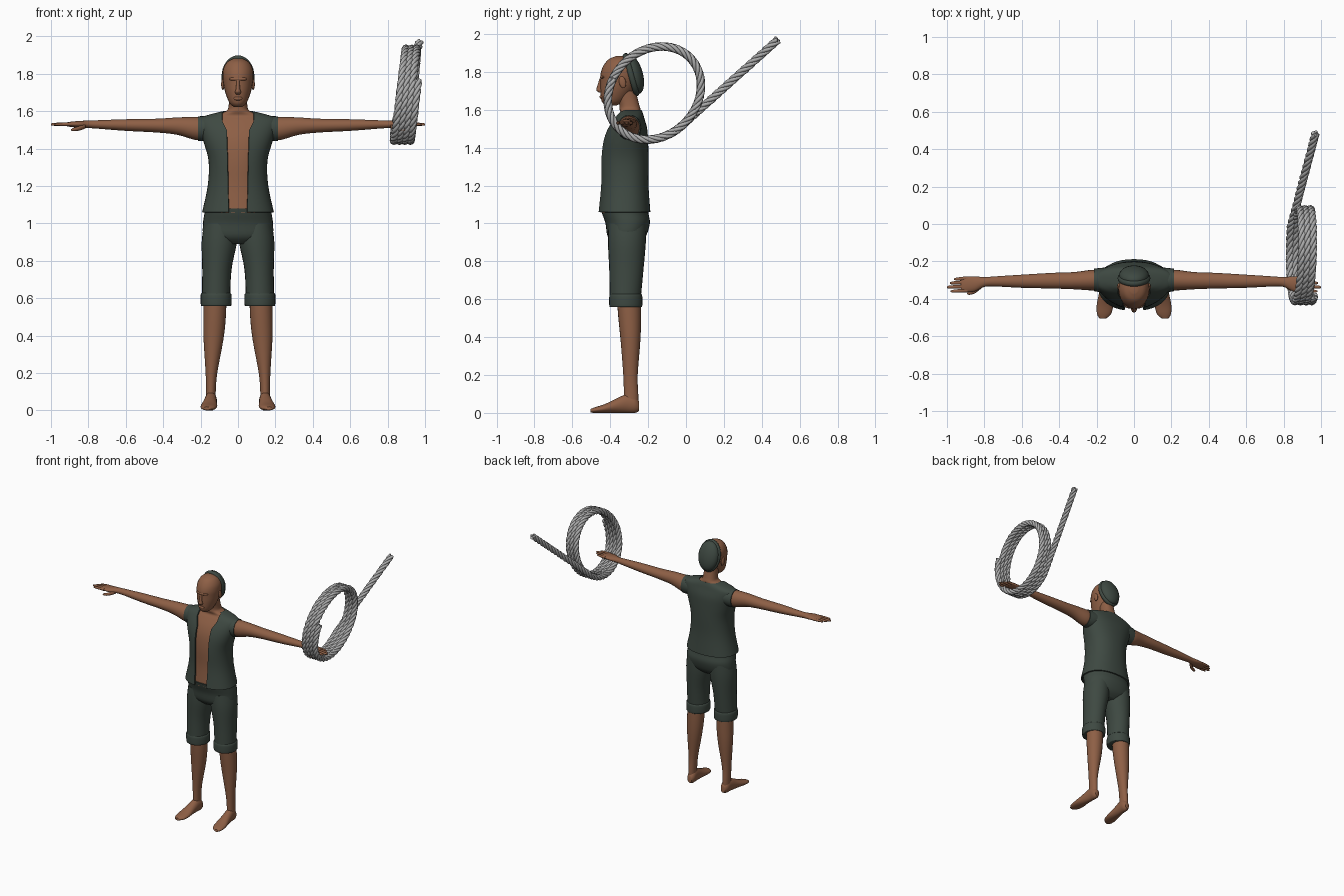
import bpy, bmesh, math
from mathutils import Vector, Matrix

if "Cube" in bpy.data.objects:
    bpy.data.objects.remove(bpy.data.objects["Cube"])

parts = []


def material(name, rgb):
    mat = bpy.data.materials.new(name)
    mat.use_nodes = True
    mat.diffuse_color = (*rgb, 1)
    mat.node_tree.nodes["Principled BSDF"].inputs["Base Color"].default_value = (*rgb, 1)
    mat.node_tree.nodes["Principled BSDF"].inputs["Roughness"].default_value = 0.8
    return mat


skin = material("brown_skin", (0.27, 0.115, 0.06))
cloth = material("dark_green_cloth", (0.048, 0.066, 0.054))
rope_grey = material("grey_rope", (0.42, 0.42, 0.42))


def add_object(name, data, mat):
    ob = bpy.data.objects.new(name, data)
    data.materials.append(mat)
    bpy.context.collection.objects.link(ob)
    parts.append(ob)
    return ob


def spline_rows(rows, steps):
    """Smoothly interpolate the loft sections."""
    out = []
    for i in range(len(rows) - 1):
        a, b, c, d = (rows[min(max(k, 0), len(rows) - 1)] for k in range(i - 1, i + 3))
        for s in range(steps):
            t = s / steps
            out.append([q + t / 2 * (r - p + t * (2 * p - 5 * q + 4 * r - e + t * (3 * (q - r) + e - p)))
                        for p, q, r, e in zip(a, b, c, d)])
    return out + [list(rows[-1])]


def loft(name, axis, rows, mat, side=1, n=24, steps=4, power=1.0, gap=None):
    """Rows are (position on axis, two centre coordinates, two radii)."""
    bm = bmesh.new()
    rings = []
    for pos, c1, c2, r1, r2 in spline_rows(rows, steps):
        start = 0
        if gap:
            start = math.asin(min(gap(pos) / r1, 0.95) ** (1 / power))
        count = n + 1 if gap else n
        ring = []
        for k in range(count):
            a = start + (2 * math.pi - 2 * start) * k / n
            s, c = math.sin(a), math.cos(a)
            u = c1 + r1 * math.copysign(abs(s) ** power, s)
            v = c2 - r2 * math.copysign(abs(c) ** power, c)
            co = [u, v]
            co.insert(axis, pos)
            ring.append(bm.verts.new((co[0] * side, co[1], co[2])))
        rings.append(ring)
    for low, high in zip(rings, rings[1:]):
        for k in range(n):
            j = (k + 1) % len(low)
            bm.faces.new((low[k], low[j], high[j], high[k]))
    if not gap:
        bm.faces.new(rings[0])
        bm.faces.new(rings[-1])
        bmesh.ops.recalc_face_normals(bm, faces=bm.faces)
    me = bpy.data.meshes.new(name)
    bm.to_mesh(me)
    bm.free()
    return add_object(name, me, mat)


def ellipsoid(name, centre, radii, mat, tilt=0):
    bm = bmesh.new()
    m = Matrix.Translation(centre) @ Matrix.Rotation(tilt, 4, "X") @ Matrix.Diagonal((*radii, 1))
    bmesh.ops.create_uvsphere(bm, u_segments=24, v_segments=14, radius=1, matrix=m)
    me = bpy.data.meshes.new(name)
    bm.to_mesh(me)
    bm.free()
    return add_object(name, me, mat)


# Open vest
torso = [(1.06, 0, -.326, .192, .138), (1.2, 0, -.325, .162, .127), (1.33, 0, -.325, .157, .127),
         (1.43, 0, -.32, .182, .12), (1.5, 0, -.31, .203, .105), (1.555, 0, -.3, .213, .08),
         (1.58, 0, -.295, .16, .068), (1.6, 0, -.295, .08, .06)]


def opening(z):
    if z < 1.5:
        return .05 + .01 * (z - 1.06) / .44
    return .06 + .025 * min((z - 1.5) / .05, 1)


vest = loft("vest", 2, torso, cloth, n=40, power=.88, gap=opening)
shell = vest.modifiers.new("thickness", "SOLIDIFY")
shell.thickness = .01
shell.offset = -1

# Torso and neck, just inside the vest
body = [(z - .004, x, y, rx - .02, ry - .02) for z, x, y, rx, ry in torso[:-1]]
body += [(1.6, 0, -.295, .065, .055), (1.63, 0, -.3, .05, .052), (1.7, 0, -.32, .048, .055)]
loft("torso", 2, body, skin, n=40, power=.88)

# Head and face
loft("head", 2, [(1.622, 0, -.395, .022, .026), (1.645, 0, -.385, .046, .06), (1.7, 0, -.365, .068, .087),
                 (1.75, 0, -.352, .079, .1), (1.79, 0, -.348, .083, .103), (1.83, 0, -.345, .078, .092),
                 (1.865, 0, -.345, .056, .065), (1.883, 0, -.345, .02, .025)], skin)
loft("nose", 2, [(1.69, 0, -.45, .011, .009), (1.703, 0, -.455, .016, .018), (1.72, 0, -.455, .011, .015),
                 (1.765, 0, -.448, .008, .008)], skin, n=12)
ellipsoid("lips", (0, -.444, 1.668), (.024, .012, .011), skin)
ellipsoid("brow", (0, -.438, 1.772), (.05, .016, .011), skin)

# Cap worn on the back of the head
lean = math.radians(16)
ellipsoid("cap_dome", (0, -.276, 1.788), (.08, .048, .108), cloth, lean)
bm = bmesh.new()
loops = []
for i in range(32):
    a = math.tau * i / 32
    out = Vector((math.sin(a), 0, math.cos(a)))
    loops.append([bm.verts.new(Vector((.074 * out.x, 0, .104 * out.z))
                               + .014 * math.cos(b) * out + Vector((0, .016 * math.sin(b), 0)))
                  for b in (math.tau * k / 10 for k in range(10))])
for i in range(32):
    p, q = loops[i], loops[(i + 1) % 32]
    for k in range(10):
        bm.faces.new((p[k], p[(k + 1) % 10], q[(k + 1) % 10], q[k]))
bmesh.ops.recalc_face_normals(bm, faces=bm.faces)
bm.transform(Matrix.Translation((0, -.29, 1.785)) @ Matrix.Rotation(lean, 4, "X"))
rim = bpy.data.meshes.new("cap_rim")
bm.to_mesh(rim)
bm.free()
add_object("cap_rim", rim, cloth)

# Seat of the trousers
loft("trouser_seat", 2, [(.89, 0, -.315, .1, .06), (.93, 0, -.313, .18, .1), (1.0, 0, -.308, .187, .117),
                         (1.05, 0, -.32, .18, .122), (1.08, 0, -.326, .178, .124)], cloth, n=32, power=.9)

# Limbs on both sides
for word, side in (("left", 1), ("right", -1)):
    loft(word + "_trouser_leg", 2, [(.57, .118, -.322, .075, .08), (.75, .113, -.315, .078, .09),
                                    (.9, .1, -.312, .094, .1), (1.0, .093, -.31, .088, .1)], cloth, side)
    loft(word + "_cuff", 2, [(.558, .117, -.318, .077, .082), (.566, .117, -.318, .082, .087),
                             (.615, .117, -.318, .083, .087), (.628, .117, -.318, .077, .082)], cloth, side)
    loft(word + "_lower_leg", 2, [(.04, .145, -.29, .027, .038), (.1, .145, -.29, .026, .038),
                                  (.2, .142, -.293, .031, .038), (.38, .131, -.293, .053, .052),
                                  (.5, .125, -.297, .06, .06), (.62, .122, -.302, .061, .064)], skin, side)
    loft(word + "_foot", 1, [(-.505, .166, .011, .018, .009), (-.48, .16, .015, .038, .015),
                             (-.43, .155, .023, .044, .023), (-.37, .15, .037, .037, .037),
                             (-.31, .145, .05, .032, .05), (-.27, .143, .045, .03, .045),
                             (-.247, .142, .035, .018, .025)], skin, side)
    loft(word + "_sleeve", 0, [(.11, -.3, 1.51, .07, .06), (.17, -.3, 1.507, .066, .066),
                               (.213, -.299, 1.507, .06, .066)], cloth, side)
    loft(word + "_arm", 0, [(.15, -.3, 1.51, .05, .056), (.22, -.3, 1.507, .055, .062),
                            (.32, -.303, 1.52, .046, .047), (.43, -.303, 1.523, .042, .037),
                            (.6, -.306, 1.526, .035, .031), (.74, -.307, 1.529, .027, .023),
                            (.8, -.31, 1.53, .026, .02), (.85, -.32, 1.53, .04, .018),
                            (.9, -.323, 1.53, .042, .013), (.925, -.324, 1.53, .036, .008)], skin, side)
    for finger, y, tip in (("little", -.29, .962), ("ring", -.311, .985),
                           ("middle", -.333, 1.0), ("index", -.355, .98)):
        loft(f"{word}_{finger}_finger", 0, [(.89, y, 1.53, .011, .01), (tip - .02, y - .004, 1.53, .009, .008),
                                            (tip, y - .005, 1.529, .004, .004)], skin, side, n=10)
    loft(word + "_thumb", 0, [(.815, -.33, 1.52, .014, .012), (.85, -.358, 1.508, .013, .012),
                              (.88, -.369, 1.502, .01, .009), (.892, -.371, 1.5, .004, .004)], skin, side, n=10)
    ellipsoid(word + "_ear", (side * .081, -.335, 1.745), (.009, .018, .032), skin, .2)

# Coiled rope: straight tail, then turns of a slanted ellipse
path = []
tail_end, tail_start = Vector((.97, .485, 1.97)), Vector((.84, -.008, 1.529))
for i in range(50):
    path.append(tail_end.lerp(tail_start, i / 50))
total = math.tau * 3 + math.radians(158)
diagonal = math.sqrt(.5)
for i in range(381):
    f = i / 380
    across, along = .225 * math.cos(total * f), .265 * math.sin(total * f)
    y = -.167 + diagonal * (across - along)
    z = 1.688 - diagonal * (across + along)
    path.append(Vector((.855 + .1 * f + .1 * (z - 1.688), y, z)))
for strand in range(4):
    curve = bpy.data.curves.new("rope_strand", "CURVE")
    curve.dimensions = "3D"
    curve.bevel_depth = .0105
    curve.bevel_resolution = 2
    curve.use_fill_caps = True
    line = curve.splines.new("POLY")
    line.points.add(len(path) - 1)
    length = 0
    for i, p in enumerate(path):
        before, after = path[max(i - 1, 0)], path[min(i + 1, len(path) - 1)]
        tangent = (after - before).normalized()
        normal = Vector((1, 0, 0))
        normal = (normal - tangent * normal.dot(tangent)).normalized()
        turn = math.tau * (length / .16 + strand / 4)
        offset = normal * math.cos(turn) + tangent.cross(normal) * math.sin(turn)
        line.points[i].co = (*(p + .0125 * offset), 1)
        length += (after - p).length
    add_object(f"rope_strand_{strand + 1}", curve, rope_grey)

# Bake modifiers and curves, then smooth
bpy.ops.object.select_all(action="DESELECT")
for ob in parts:
    ob.select_set(True)
bpy.context.view_layer.objects.active = parts[0]
bpy.ops.object.convert(target="MESH")
bpy.ops.object.shade_smooth_by_angle(angle=math.radians(55))
